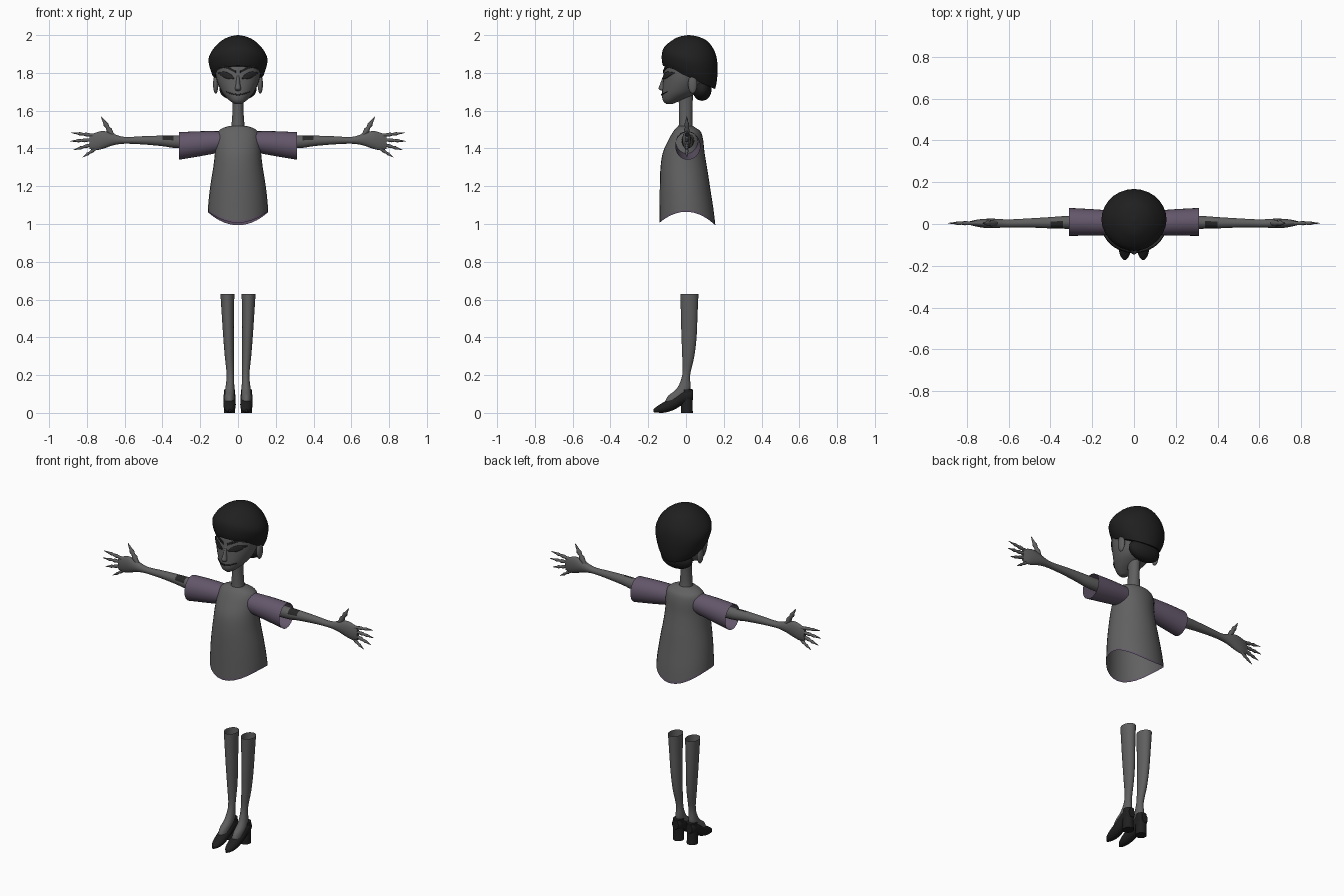
import bpy, bmesh, math
from mathutils import Vector

cube = bpy.data.objects.get("Cube")
if cube:
    bpy.data.objects.remove(cube, do_unlink=True)
made = []


def material(name, r, g, b):
    m = bpy.data.materials.new(name)
    m.use_nodes = True
    m.diffuse_color = (r, g, b, 1)
    m.node_tree.nodes["Principled BSDF"].inputs["Base Color"].default_value = (r, g, b, 1)
    return m


skin = material("grey skin", .115, .115, .115)
cloth = material("grey cloth", .12, .12, .12)
purple = material("dusty purple cloth", .125, .095, .145)
black = material("soft black", .014, .014, .014)
ink = material("dark ink", .02, .02, .02)


def build(name, loops, mats, caps=(False, False), closed=True, mirror=False, rule=None):
    """Skin a list of point loops; rule(face, row) picks a material slot."""
    n = len(loops[0])
    verts = [p for loop in loops for p in loop]
    faces = []
    for r in range(len(loops) - 1):
        for i in range(n if closed else n - 1):
            j = (i + 1) % n
            faces.append((r * n + i, r * n + j, (r + 1) * n + j, (r + 1) * n + i))
    if caps[0]:
        faces.append(tuple(range(n)))
    if caps[1]:
        faces.append(tuple(range(len(verts) - n, len(verts))))
    me = bpy.data.meshes.new(name)
    me.from_pydata(verts, [], faces)
    bm = bmesh.new()
    bm.from_mesh(me)
    bmesh.ops.recalc_face_normals(bm, faces=bm.faces[:])
    bm.normal_update()
    bm.faces.ensure_lookup_table()
    if rule:
        for i, f in enumerate(bm.faces):
            f.material_index = rule(f, i // n)
    bm.to_mesh(me)
    bm.free()
    for m in mats:
        me.materials.append(m)
    ob = bpy.data.objects.new(name, me)
    bpy.context.collection.objects.link(ob)
    if mirror:
        ob.modifiers.new("Mirror", 'MIRROR')
    made.append(ob)
    return ob


def smooth_rings(rings, k=4):
    """Spline through the rings."""
    out = []
    for i in range(len(rings) - 1):
        p = [rings[max(0, min(len(rings) - 1, i + d))] for d in (-1, 0, 1, 2)]
        for s in range(k):
            t = s / k
            out.append([.5 * (2 * b + (c - a) * t + (2 * a - 5 * b + 4 * c - d) * t * t
                              + (3 * b - a - 3 * c + d) * t ** 3) for a, b, c, d in zip(*p)])
    return out + [list(rings[-1])]


def loft(name, rings, mats, axis='z', shape=None, n=28, **kw):
    """Rings are (position along axis, centre a, centre b, radius a, radius b)."""
    loops = []
    for t, a, b, ra, rb in smooth_rings(rings):
        loop = []
        for i in range(n):
            w = math.tau * i / n
            u = a + max(ra, .001) * math.cos(w)
            v = b + max(rb, .001) * math.sin(w)
            p = {'z': (u, v, t), 'x': (t, u, v), 'y': (u, t, v)}[axis]
            loop.append(shape(*p) if shape else p)
        loops.append(loop)
    return build(name, loops, mats, **kw)


# Tunic with a hem that dips at front and back, trimmed along its edge
def hem(x, y, z):
    return (x, y, z - .065 * min(1.1, (y / .148) ** 2) * max(0, 1 - (z - 1.065) / .2))


loft("tunic", [(1.065, 0, .0075, .16, .148), (1.12, 0, .003, .156, .143), (1.2, 0, -.005, .147, .134),
               (1.3, 0, -.012, .131, .123), (1.38, 0, -.012, .122, .11), (1.45, 0, 0, .118, .09),
               (1.49, 0, .005, .105, .072), (1.51, 0, 0, .075, .05), (1.52, 0, -.002, .038, .038)],
     [cloth, purple], shape=hem, rule=lambda f, row: 1 if row == 0 else 0)
loft("neck", [(1.49, 0, 0, .04, .04), (1.54, 0, -.002, .033, .036), (1.62, 0, -.002, .029, .036),
              (1.72, 0, 0, .034, .04)], [skin])

# Sleeves, arms and hands
loft("sleeve", [(.09, .005, 1.435, .058, .056), (.2, .008, 1.425, .063, .066),
                (.312, .01, 1.413, .067, .073)], [purple], axis='x', mirror=True)
loft("arm", [(.1, .01, 1.44, .034, .038), (.31, .008, 1.435, .031, .034), (.4, .006, 1.44, .027, .028),
             (.5, .005, 1.443, .022, .022), (.6, .003, 1.443, .019, .018), (.66, .003, 1.447, .022, .03),
             (.71, .003, 1.446, .022, .046), (.75, .004, 1.438, .017, .047), (.785, .004, 1.433, .009, .036)],
     [skin, ink], axis='x', mirror=True, caps=(False, True),
     rule=lambda f, row: int(.33 < f.calc_center_median().x < .41
                             and f.normal.z > .25 and f.normal.y < .15))


def finger(name, start, end, size, n=10):
    a, b = Vector((start[0], .004, start[1])), Vector((end[0], .004, end[1]))
    d = (b - a).normalized()
    side = Vector((-d.z, 0, d.x))
    loops = []
    for t, r in ((0, 1.1), (.22, .8), (.38, 1.05), (.5, .65), (.64, .9), (.76, .5), (.88, .35), (1, .06)):
        c = a.lerp(b, t)
        loops.append([c + size * r * (side * math.cos(math.tau * i / n)
                                      + Vector((0, math.sin(math.tau * i / n), 0))) for i in range(n)])
    build(name, loops, [skin], caps=(True, True), mirror=True)


finger("index_finger", (.755, 1.468), (.883, 1.483), .010)
finger("middle_finger", (.765, 1.446), (.89, 1.438), .010)
finger("ring_finger", (.765, 1.423), (.872, 1.392), .010)
finger("little_finger", (.745, 1.404), (.825, 1.352), .009)
finger("thumb", (.655, 1.452), (.725, 1.57), .015)

# Legs and shoes
loft("leg", [(.06, .045, -.07, .025, .04), (.09, .045, -.045, .026, .05), (.13, .043, -.012, .024, .036),
             (.2, .041, .001, .019, .021), (.3, .046, .012, .024, .032), (.4, .05, .016, .028, .04),
             (.52, .054, .017, .032, .044), (.63, .056, .018, .037, .048)], [skin], mirror=True)
loft("shoe", [(-.172, .044, .012, .006, .008), (-.15, .044, .019, .022, .018), (-.11, .044, .032, .031, .03),
              (-.06, .045, .054, .033, .036), (-.02, .045, .08, .032, .038), (.02, .045, .092, .03, .036),
              (.036, .045, .095, .02, .026)], [black], axis='y', caps=(True, True), mirror=True)
loft("shoe_heel", [(0, .045, .005, .03, .031), (.06, .045, .005, .029, .03), (.125, .044, .007, .029, .031)],
     [black], caps=(True, True), mirror=True)

# Head
head_rings = [(1.636, 0, -.088, .018, .018), (1.65, 0, -.078, .04, .042), (1.67, 0, -.056, .062, .07),
              (1.7, 0, -.03, .086, .096), (1.75, 0, -.01, .109, .112), (1.8, 0, 0, .12, .118),
              (1.85, 0, .006, .122, .116), (1.92, 0, .015, .095, .09)]
loft("head", head_rings, [skin], caps=(True, True))
loft("nose", [(1.705, 0, -.122, .009, .004), (1.715, 0, -.126, .016, .02), (1.74, 0, -.12, .012, .018),
              (1.78, 0, -.112, .008, .011), (1.81, 0, -.106, .006, .006)], [skin], n=14, caps=(True, True))


def ball(name, centre, radii, mat, mirror=False):
    rings = []
    for i in range(7):
        w = math.pi * i / 6
        rings.append((centre[2] - radii[2] * math.cos(w), centre[0], centre[1],
                      radii[0] * math.sin(w), radii[1] * math.sin(w)))
    loft(name, rings, [mat], caps=(True, True), mirror=mirror)


ball("ear", (.118, .035, 1.74), (.014, .024, .05), skin, True)

# Hair swept back, its rim tilted from forehead to nape, with a low bun
loft("hair", [(1.77, 0, .016, .124, .138), (1.81, 0, .018, .145, .146), (1.87, 0, .02, .156, .147),
              (1.92, 0, .02, .135, .135), (1.965, 0, .018, .094, .1), (1.99, 0, .015, .05, .055),
              (2, 0, .015, .004, .004)], [black], caps=(True, True),
     shape=lambda x, y, z: (x * (1 + .5 * min(0, y)), y, z - .45 * (y - .03) * max(0, 1 - (z - 1.77) / .2)))
ball("hair_bun", (0, .085, 1.712), (.098, .05, .06), black)


# Painted face details laid on the head surface
def face_strip(name, points, mat, mirror=False):
    rings = smooth_rings(head_rings)

    def on_face(x, z):
        hi = next(i for i, r in enumerate(rings) if r[0] > z)
        a, b = rings[hi - 1], rings[hi]
        t = (z - a[0]) / (b[0] - a[0])
        _, _, yc, rx, ry = [p + (q - p) * t for p, q in zip(a, b)]
        return (x, yc - ry * math.sqrt(max(0, 1 - (x / rx) ** 2)) - .003, z)

    loops = [[on_face(x, z + h * k / 2) for k in range(-2, 3)] for x, z, h in smooth_rings(points)]
    ob = build(name, loops, [mat], closed=False, mirror=mirror)
    plate = ob.modifiers.new("Thickness", 'SOLIDIFY')
    plate.thickness = .004
    plate.offset = 0


face_strip("eye", [(.018, 1.772, .002), (.04, 1.78, .013), (.07, 1.79, .016), (.104, 1.8, .002)], ink, True)
face_strip("eyebrow", [(.012, 1.806, .006), (.04, 1.82, .006), (.07, 1.832, .005), (.1, 1.828, .002)], black, True)
face_strip("mouth", [(-.062, 1.7, .001), (-.035, 1.69, .003), (0, 1.685, .004), (.035, 1.69, .003),
                     (.062, 1.7, .001)], ink)

# Smooth shading with crisp edges
bpy.ops.object.select_all(action='DESELECT')
for ob in made:
    ob.select_set(True)
bpy.context.view_layer.objects.active = made[0]
bpy.ops.object.shade_smooth_by_angle(angle=math.radians(45))
